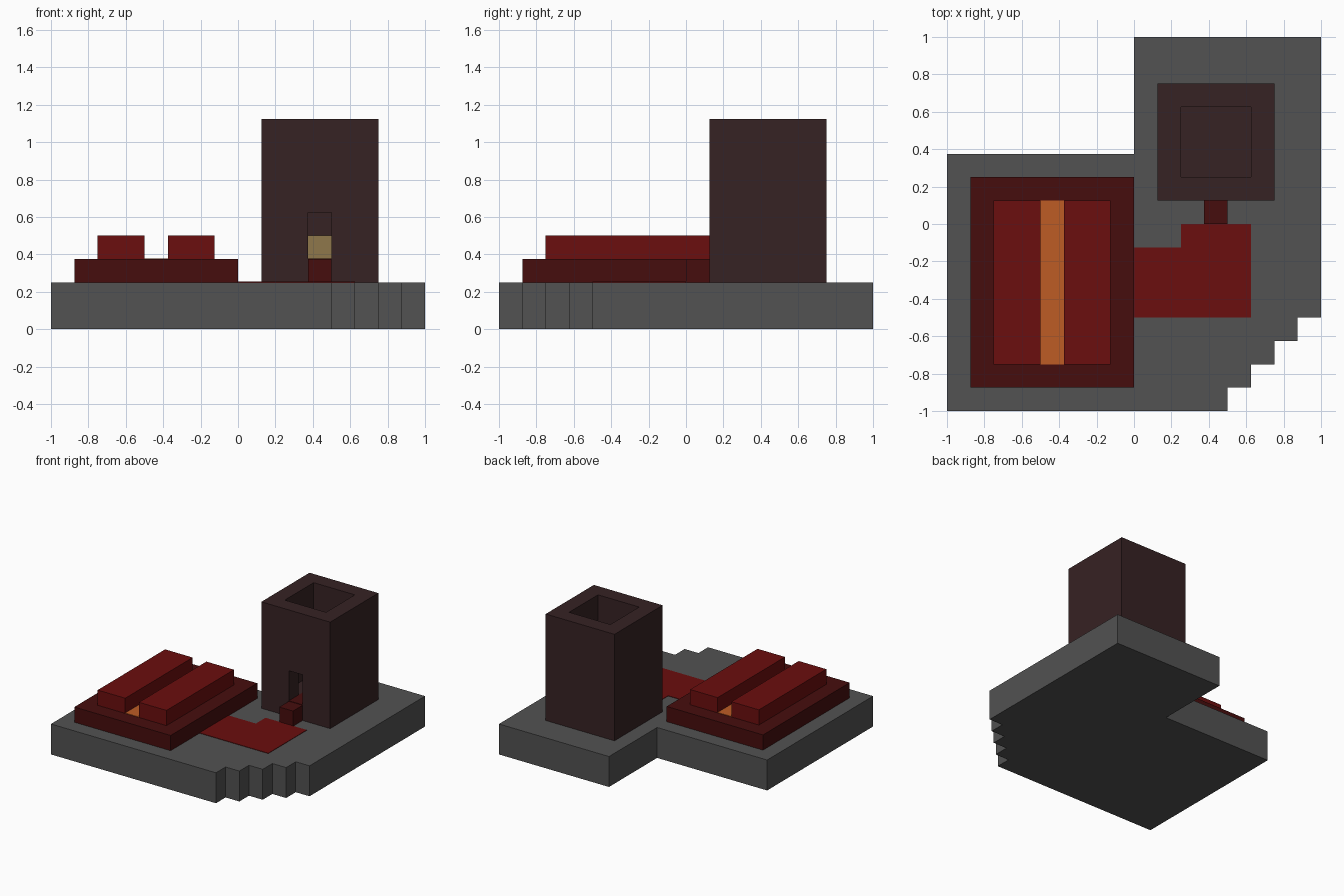
import bpy
import bmesh

U = 0.125  # one block

cube = bpy.data.objects.get("Cube")
if cube:
    bpy.data.objects.remove(cube, do_unlink=True)


def material(name, r, g, b):
    m = bpy.data.materials.new(name)
    m.use_nodes = True
    m.diffuse_color = (r, g, b, 1)
    bsdf = next(n for n in m.node_tree.nodes if n.type == 'BSDF_PRINCIPLED')
    bsdf.inputs["Base Color"].default_value = (r, g, b, 1)
    return m


stone = material("grey stone", 0.085, 0.085, 0.085)
red = material("red", 0.147, 0.0044, 0.0044)
dark_red = material("dark red", 0.061, 0.004, 0.004)
brown = material("dark brown", 0.037, 0.016, 0.017)
orange = material("orange", 0.515, 0.107, 0.018)
tan = material("tan", 0.275, 0.184, 0.071)


def prism(name, outline, z0, z1, mat):
    """Extrude an outline, all sizes in blocks."""
    bm = bmesh.new()
    face = bm.faces.new([bm.verts.new((x * U, y * U, z0 * U)) for x, y in outline])
    top = bmesh.ops.extrude_face_region(bm, geom=[face])["geom"]
    bmesh.ops.translate(bm, vec=(0, 0, (z1 - z0) * U),
                        verts=[v for v in top if isinstance(v, bmesh.types.BMVert)])
    bmesh.ops.recalc_face_normals(bm, faces=bm.faces)
    mesh = bpy.data.meshes.new(name)
    bm.to_mesh(mesh)
    bm.free()
    mesh.materials.append(mat)
    obj = bpy.data.objects.new(name, mesh)
    bpy.context.collection.objects.link(obj)
    return obj


def box(name, x0, x1, y0, y1, z0, z1, mat):
    return prism(name, [(x0, y0), (x1, y0), (x1, y1), (x0, y1)], z0, z1, mat)


def cut(target, *size):
    """Carve a box out of the target."""
    cutter = box("cutter", *size, brown)
    cutter.hide_render = True
    mod = target.modifiers.new("carve", 'BOOLEAN')
    mod.operation = 'DIFFERENCE'
    mod.solver = 'EXACT'
    mod.object = cutter
    bpy.context.view_layer.objects.active = target
    bpy.ops.object.modifier_apply(modifier=mod.name)
    bpy.data.objects.remove(cutter, do_unlink=True)


# Ground with a stepped front corner
outline = [(-8, -8)]
for i in range(4):
    outline += [(4 + i, -8 + i), (4 + i, -7 + i)]
outline += [(8, -4), (8, 8), (0, 8), (0, 3), (-8, 3)]
prism("ground", outline, 0, 2, stone)

# Red paving between the platform and the tower
prism("paving", [(0, -4), (5, -4), (5, 0), (2, 0), (2, -1), (0, -1)], 2, 2.03, red)

# Low platform with two raised bars and a bright channel
box("platform", -7, 0, -7, 2, 2, 3, dark_red)
for side, x in (("right", -6), ("left", -3)):
    box(side + "_bar", x, x + 2, -6, 1, 3, 4, red)
box("channel", -4, -3, -6, 1, 3, 3.03, orange)

# Tower: open top, inner room, doorway
tower = box("tower", 1, 6, 1, 6, 2, 9, brown)
cut(tower, 2, 5, 2, 5, 6, 10)
cut(tower, 2, 5, 2, 5, 3, 5)
cut(tower, 3, 4, 0.5, 2.5, 3, 5)

# Entrance step, inner path and the block at its end
box("step", 3, 4, 0, 1, 2, 3, dark_red)
box("inner_path", 3, 4, 1, 4, 3, 3.03, dark_red)
box("inner_block", 3, 4, 4, 5, 3, 4, tan)
